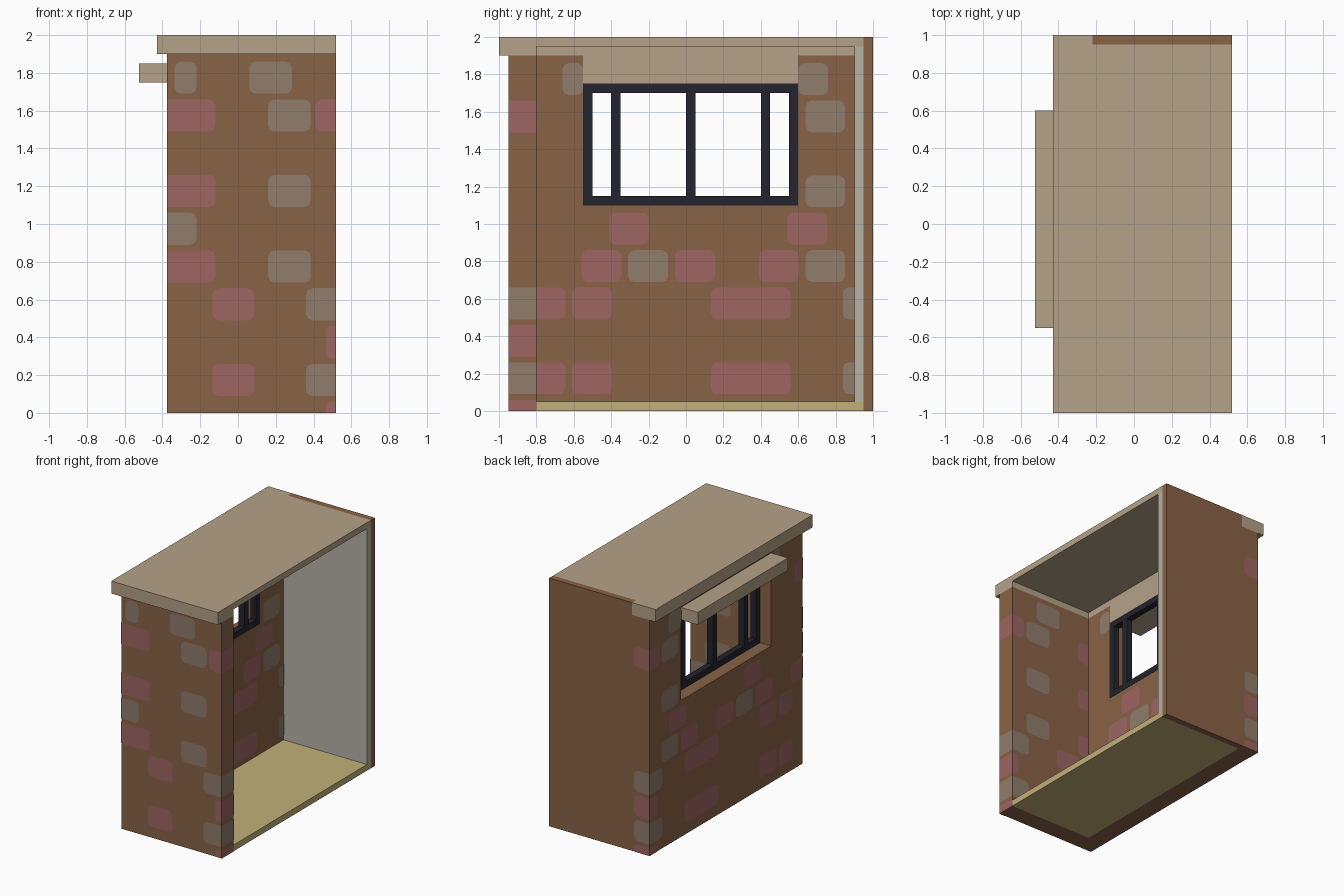
import bpy, bmesh
from mathutils import Vector

cube = bpy.data.objects.get("Cube")
if cube:
    bpy.data.objects.remove(cube, do_unlink=True)


def material(name, rgb):
    lin = [((c / 255 + 0.055) / 1.055) ** 2.4 for c in rgb] + [1.0]
    m = bpy.data.materials.new(name)
    m.use_nodes = True
    m.diffuse_color = lin
    bsdf = m.node_tree.nodes["Principled BSDF"]
    bsdf.inputs["Base Color"].default_value = lin
    bsdf.inputs["Roughness"].default_value = 0.9
    return m


BROWN = material("brown wall", (137, 99, 71))
PINK = material("pink brick", (157, 102, 98))
GREY = material("grey brick", (144, 125, 108))
BEIGE = material("beige stone", (180, 162, 135))
TAN = material("tan floor", (193, 176, 121))
PLASTER = material("plaster", (182, 178, 166))
NAVY = material("dark frame", (35, 35, 46))


def finish(name, bm, mats):
    me = bpy.data.meshes.new(name)
    bm.to_mesh(me)
    bm.free()
    for m in mats:
        me.materials.append(m)
    ob = bpy.data.objects.new(name, me)
    bpy.context.collection.objects.link(ob)
    return ob


def place(axis, a, b, d):
    """Point from two in-plane coordinates and the depth along axis."""
    co = [a, b]
    co.insert(axis, d)
    return Vector(co)


def prism(name, pts, axis, lo, hi, mat):
    """Extrude a flat outline along an axis."""
    bm = bmesh.new()
    face = bm.faces.new([bm.verts.new(place(axis, a, b, lo)) for a, b in pts])
    out = bmesh.ops.extrude_face_region(bm, geom=[face])
    move = place(axis, 0, 0, hi - lo)
    bmesh.ops.translate(bm, vec=move, verts=[v for v in out["geom"] if isinstance(v, bmesh.types.BMVert)])
    bmesh.ops.recalc_face_normals(bm, faces=bm.faces)
    return finish(name, bm, [mat])


def box(name, x, y, z, mat):
    return prism(name, [(x[0], y[0]), (x[1], y[0]), (x[1], y[1]), (x[0], y[1])], 2, z[0], z[1], mat)


def bricks(name, axis, depth, side, limits, pink, grey):
    """Thin painted bricks on a wall face; corners on the wall's border stay square."""
    (a0, a1), (b0, b1) = limits
    bm = bmesh.new()
    for index, rects in enumerate((pink, grey)):
        for l, r, bot, top in rects:
            l, r, bot, top = max(l, a0), min(r, a1), max(bot, b0), min(top, b1)
            if r - l < 0.02 or top - bot < 0.02:
                continue
            c = min(0.032, (r - l) * 0.45, (top - bot) * 0.45)
            pts = []
            for a, b, sa, sb in ((l, bot, 1, 1), (r, bot, -1, 1), (r, top, -1, -1), (l, top, 1, -1)):
                if a in (a0, a1) or b in (b0, b1):
                    pts.append((a, b))
                else:
                    # three-point rounded corner, kept in winding order
                    p = [(a, b + sb * c), (a + sa * 0.3 * c, b + sb * 0.3 * c), (a + sa * c, b)]
                    pts += p if sa * sb > 0 else p[::-1]
            f = bm.faces.new([bm.verts.new(place(axis, a, b, depth + side * 0.003)) for a, b in pts])
            f.material_index = index
            f.normal_update()
            if f.normal[axis] * side < 0:
                f.normal_flip()
    return finish(name, bm, [PINK, GREY])


# Main dimensions
OUT, INN, END = -0.375, -0.225, 0.52
W0, W1, S0, S1 = -0.55, 0.6, 1.1, 1.75

# Walls
box("front_wall", (OUT, END), (-0.95, -0.8), (0, 1.9), BROWN)
prism("window_wall", [(-0.8, 0), (0.95, 0), (0.95, 1.9), (W1, 1.9), (W1, S0), (W0, S0), (W0, 1.9), (-0.8, 1.9)],
      0, OUT, INN, BROWN)
prism("back_wall", [(OUT, 0), (END, 0), (END, 2), (-0.22, 2), (-0.22, 1.9), (OUT, 1.9)], 1, 0.95, 1.0, BROWN)
box("back_plaster", (INN, END), (0.9, 0.95), (0.05, 1.95), PLASTER)
box("floor", (INN, END), (-0.8, 0.95), (0, 0.05), TAN)

# Lintel and the band above it, stone inside and brown outside
box("window_lintel", (-0.525, INN), (W0, W1), (S1, 1.85), BEIGE)
band = box("lintel_band", (OUT, INN), (W0, W1), (1.85, 1.9), BROWN)
band.data.materials.append(BEIGE)
for p in band.data.polygons:
    if p.normal.x > 0.5:
        p.material_index = 1

# Roof slab with its thicker rim over the walls
prism("roof_slab", [(-0.43, -1), (END, -1), (END, 0.95), (-0.22, 0.95), (-0.22, 1), (-0.43, 1)],
      2, 1.95, 2.0, BEIGE)
prism("roof_rim", [(-0.43, -1), (END, -1), (END, -0.8), (INN, -0.8), (INN, 0.95), (-0.22, 0.95),
                   (-0.22, 1), (-0.43, 1)], 2, 1.9, 1.95, BEIGE)

# Window frame
FX = (-0.275, INN + 0.002)
box("window_bottom_rail", FX, (W0, W1), (S0, S0 + 0.05), NAVY)
box("window_top_rail", FX, (W0, W1), (S1 - 0.05, S1), NAVY)
for i, y in enumerate((-0.55, -0.4, 0.0, 0.4, 0.55)):
    box(f"window_post_{i + 1}", FX, (y, y + 0.05), (S0 + 0.05, S1 - 0.05), NAVY)


# Bricks: each row is (left, right, bottom, top)
def rows(*items):
    return [(l, r, z, z + 0.17) for l, r, z in items]


front_pink = rows((-0.4, -0.12, 1.49), (0.41, 0.6, 1.49), (-0.4, -0.12, 1.09), (-0.4, -0.12, 0.69),
                  (-0.135, 0.085, 0.49), (0.465, 0.6, 0.29), (-0.135, 0.085, 0.09), (0.465, 0.6, -0.11))
front_grey = rows((-0.335, -0.22, 1.69), (0.06, 0.285, 1.69), (0.16, 0.385, 1.49), (0.16, 0.385, 1.09),
                  (-0.4, -0.22, 0.89), (0.16, 0.385, 0.69), (0.36, 0.6, 0.49), (0.36, 0.6, 0.09))
bricks("front_bricks", 1, -0.95, -1, ((OUT, END), (0, 1.9)), front_pink, front_grey)
bricks("front_inner_bricks", 1, -0.8, 1, ((INN, END), (0.05, 1.9)), front_pink, front_grey)

end_pink = rows((-1, 0, 1.49), (-1, 0, 0.29), (-1, 0, -0.11))
end_grey = rows((-1, 0, 0.49), (-1, 0, 0.09))
bricks("front_end_bricks", 0, END, 1, ((-0.95, -0.8), (0, 1.9)), end_pink, end_grey)

side_pink = rows((-0.41, -0.2, 0.89), (0.54, 0.755, 0.89), (-0.56, -0.345, 0.69), (-0.06, 0.155, 0.69),
                 (0.39, 0.605, 0.69))
for z in (0.49, 0.09):
    side_pink += rows((-0.815, -0.645, z), (-0.61, -0.395, z), (0.135, 0.56, z))
side_grey = rows((-0.66, W0, 1.69), (W1, 0.76, 1.69), (0.64, 0.85, 1.49), (0.64, 0.85, 1.09),
                 (-0.31, -0.095, 0.69), (0.64, 0.85, 0.69), (0.84, 1.1, 0.49), (0.84, 1.1, 0.09))
bricks("window_wall_inner_bricks", 0, INN, 1, ((-0.8, 0.9), (0.05, 1.9)), side_pink, side_grey)
corner_pink = rows((0.87, 1.1, 1.49), (0.9, 1.1, 0.29), (0.9, 1.1, -0.11), (-1, -0.85, 1.49), (-1, -0.8, 0.69))
bricks("window_wall_outer_bricks", 0, OUT, -1, ((-0.95, 1.0), (0, 1.9)), side_pink + corner_pink, side_grey)

back_pink = rows((-0.4, -0.24, 1.49), (-0.4, -0.24, 0.29), (-0.4, -0.24, -0.11))
back_grey = rows((-0.4, -0.24, 0.49), (-0.4, -0.24, 0.09))
bricks("back_corner_bricks", 1, 1.0, 1, ((OUT, END), (0, 1.9)), back_pink, back_grey)
